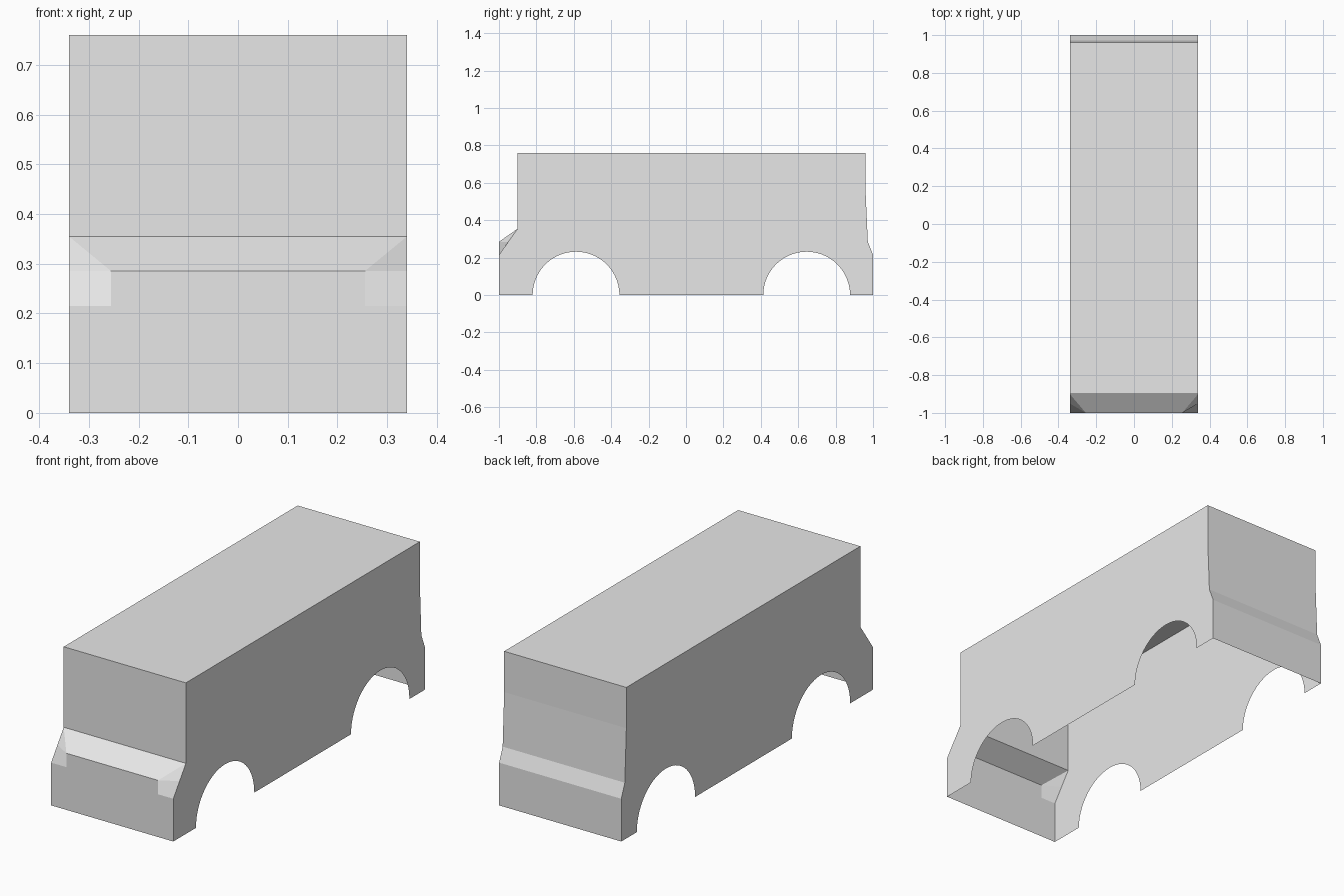
import bpy
import math

cube = bpy.data.objects.get("Cube")
if cube:
    bpy.data.objects.remove(cube, do_unlink=True)

# Single body colour
grey = bpy.data.materials.new("body grey")
grey.use_nodes = True
colour = (0.8, 0.8, 0.8, 1)
grey.diffuse_color = colour
grey.node_tree.nodes["Principled BSDF"].inputs["Base Color"].default_value = colour

# Main dimensions of the open-bottomed shell
W, LAMP = 0.34, 0.255
TOP, BELT, NOSE_TOP, LAMP_LOW = 0.76, 0.355, 0.285, 0.215
NOSE, SCREEN, BACK = -1.0, -0.9, 0.96
ARCH_R, ARCH_STEPS = 0.232, 28


def panel(name, faces):
    """Make a sheet object from a list of polygons given as points."""
    points = list(dict.fromkeys(p for face in faces for p in face))
    mesh = bpy.data.meshes.new(name)
    mesh.from_pydata(points, [], [[points.index(p) for p in f] for f in faces])
    mesh.materials.append(grey)
    mesh.update()
    obj = bpy.data.objects.new(name, mesh)
    bpy.context.collection.objects.link(obj)
    return obj


def strip(name, path):
    """Sweep a y-z path across the full width, normals to its left."""
    return panel(name, [[(-W, *a), (W, *a), (W, *b), (-W, *b)]
                        for a, b in zip(path, path[1:])])


def arch(centre):
    """Wheel opening from front to back as y-z points."""
    angles = [math.pi * (1 - i / ARCH_STEPS) for i in range(ARCH_STEPS + 1)]
    return [(centre + ARCH_R * math.cos(a), ARCH_R * math.sin(a)) for a in angles]


# Side panels with wheel arches
rear_path = [(1.0, 0), (1.0, LAMP_LOW), (0.972, NOSE_TOP), (BACK, 0.555), (BACK, TOP)]
outline = [(NOSE, 0)] + arch(-0.588) + arch(0.645) + rear_path
outline += [(SCREEN, TOP), (SCREEN, BELT), (-0.95, NOSE_TOP), (NOSE, LAMP_LOW)]
panel("left_side", [[(W, y, z) for y, z in outline]])
panel("right_side", [[(-W, y, z) for y, z in reversed(outline)]])

# Roof, windscreen panel and stepped rear
strip("roof", [(SCREEN, TOP), (BACK, TOP)])
strip("windscreen_panel", [(SCREEN, BELT), (SCREEN, TOP)])
strip("rear_panel", rear_path[::-1])

# Sloping bonnet and nose, notched for the lamps
panel("bonnet", [[(-LAMP, NOSE, NOSE_TOP), (LAMP, NOSE, NOSE_TOP),
                  (W, SCREEN, BELT), (-W, SCREEN, BELT)]])
nose_half = [(W, 0), (W, LAMP_LOW), (LAMP, LAMP_LOW), (LAMP, NOSE_TOP)]
nose = nose_half + [(-x, z) for x, z in reversed(nose_half)]
panel("nose_panel", [[(x, NOSE, z) for x, z in nose]])

# Bevelled lamp corners on both sides
for side, name in ((1, "left_lamp_corner"), (-1, "right_lamp_corner")):
    inner_top = (side * LAMP, NOSE, NOSE_TOP)
    inner_low = (side * LAMP, NOSE, LAMP_LOW)
    outer_low = (side * W, NOSE, LAMP_LOW)
    outer_mid = (side * W, -0.95, NOSE_TOP)
    outer_top = (side * W, SCREEN, BELT)
    faces = [[inner_low, outer_low, outer_mid, inner_top],
             [inner_top, outer_mid, outer_top]]
    panel(name, [f[::side] for f in faces])
